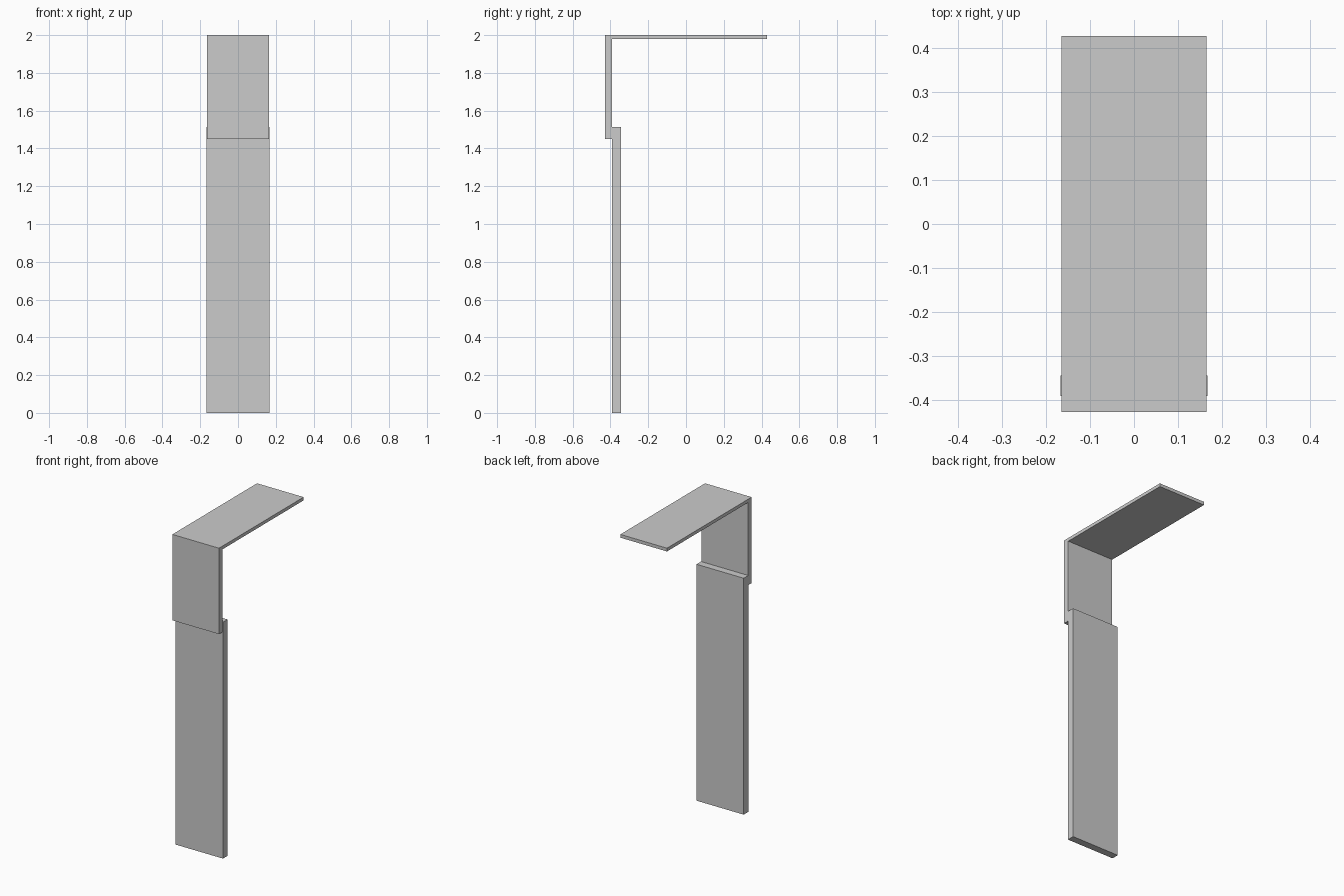
import bpy, bmesh

if "Cube" in bpy.data.objects:
    bpy.data.objects.remove(bpy.data.objects["Cube"])


def extrude_profile(name, profile, half_width):
    """Extrude a closed (y, z) outline symmetrically along x."""
    bm = bmesh.new()
    face = bm.faces.new([bm.verts.new((-half_width, y, z)) for y, z in profile])
    ext = bmesh.ops.extrude_face_region(bm, geom=[face])
    verts = [v for v in ext["geom"] if isinstance(v, bmesh.types.BMVert)]
    bmesh.ops.translate(bm, verts=verts, vec=(2 * half_width, 0, 0))
    bmesh.ops.recalc_face_normals(bm, faces=bm.faces)
    mesh = bpy.data.meshes.new(name)
    bm.to_mesh(mesh)
    bm.free()
    obj = bpy.data.objects.new(name, mesh)
    bpy.context.collection.objects.link(obj)
    return obj


# L-shaped upper bracket: front flange plus thin top plate
extrude_profile("upper_bracket", [
    (-0.428, 1.45), (-0.391, 1.45), (-0.391, 1.979),
    (0.428, 1.979), (0.428, 2.0), (-0.428, 2.0)], 0.165)

# Long upright plate lapped behind the flange
extrude_profile("upright_plate", [
    (-0.391, 0.0), (-0.345, 0.0), (-0.345, 1.513), (-0.391, 1.513)], 0.167)
